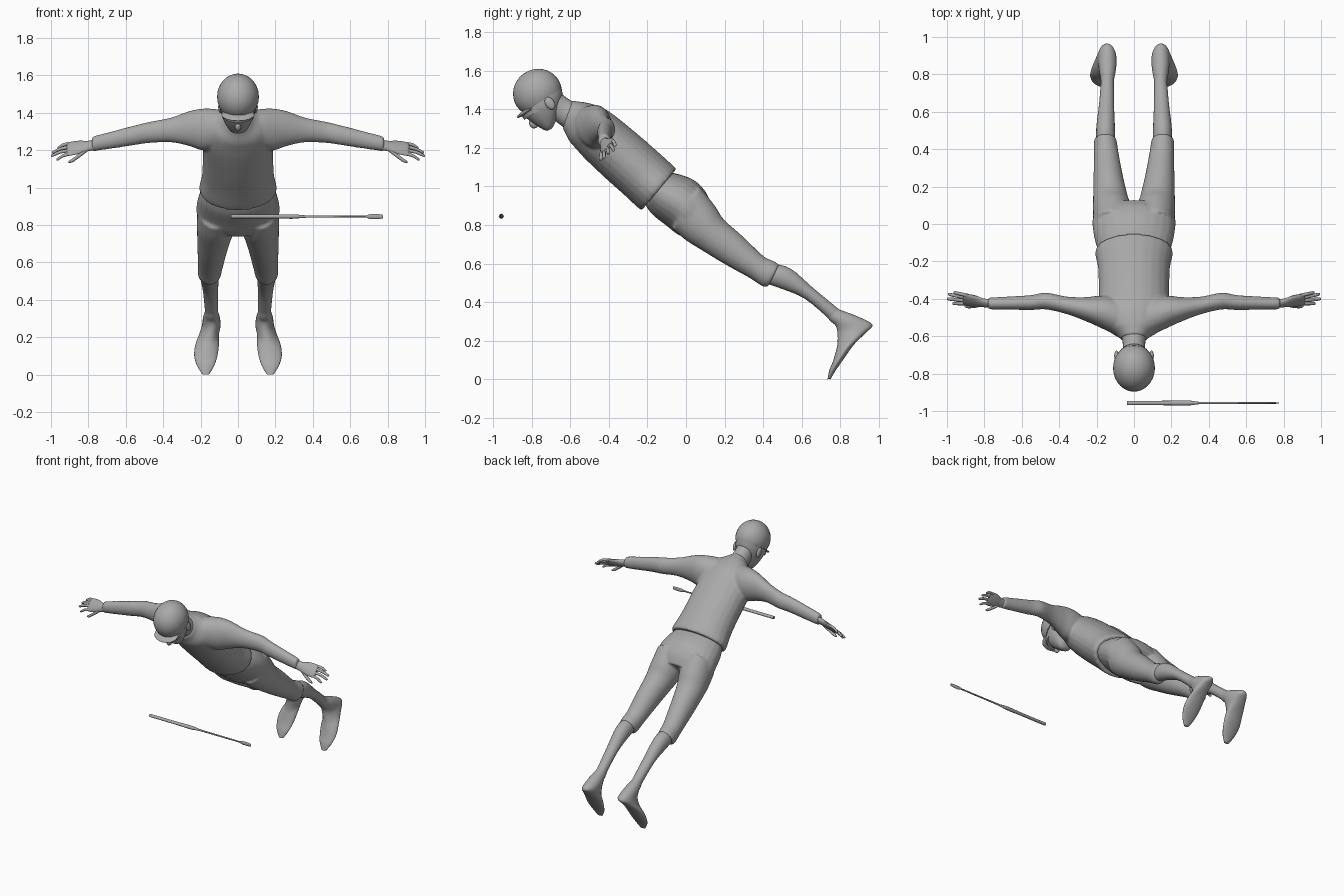
import bpy, bmesh, math
from mathutils import Vector, Matrix

grey = bpy.data.materials.new("plain_grey")
grey.diffuse_color = (0.4, 0.4, 0.4, 1)
TILT = Matrix.Rotation(math.radians(33.7), 4, 'X')   # head lean


def finish(name, bm, remesh=0, smooth=0):
    """Turn a bmesh into a smooth-shaded object, optionally fusing its volumes."""
    bmesh.ops.recalc_face_normals(bm, faces=bm.faces)
    me = bpy.data.meshes.new(name)
    bm.to_mesh(me)
    bm.free()
    me.materials.append(grey)
    me.shade_smooth()
    me.set_sharp_from_angle(angle=math.radians(50))
    ob = bpy.data.objects.new(name, me)
    bpy.context.collection.objects.link(ob)
    if remesh:
        r = ob.modifiers.new("fuse", 'REMESH')
        r.mode, r.voxel_size, r.use_smooth_shade = 'VOXEL', remesh, True
        s = ob.modifiers.new("soften", 'SMOOTH')
        s.factor, s.iterations = 0.5, smooth
    return ob


def loft(bm, rings, side=1, n=24, steps=4):
    """Closed tube through rings of (centre, axis, axis), smoothly interpolated."""
    rings = [tuple(Vector(v) for v in r) for r in rings]
    path = []
    for i in range(len(rings) - 1):
        a, b = rings[i], rings[i + 1]
        p, q = rings[max(i - 1, 0)], rings[min(i + 2, len(rings) - 1)]
        for k in range(steps):
            t = k / steps
            path.append([0.5 * (2 * b0 + (c0 - a0) * t + (2 * a0 - 5 * b0 + 4 * c0 - d0) * t * t
                                + (3 * b0 - a0 - 3 * c0 + d0) * t ** 3)
                         for a0, b0, c0, d0 in zip(p, a, b, q)])
    path.append(rings[-1])
    loops = []
    for c, u, v in path:
        loop = []
        for j in range(n):
            w = 2 * math.pi * j / n
            p = c + u * math.cos(w) + v * math.sin(w)
            loop.append(bm.verts.new((p.x * side, p.y, p.z)))
        loops.append(loop)
    for l0, l1 in zip(loops, loops[1:]):
        for j in range(n):
            bm.faces.new((l0[j], l0[(j + 1) % n], l1[(j + 1) % n], l1[j]))
    bm.faces.new(loops[0])
    bm.faces.new(loops[-1])


def body(*secs):
    """Sections given as back y,z / front y,z / centre x / half width."""
    return [((x, (by + fy) / 2, (bz + fz) / 2), (0, (by - fy) / 2, (bz - fz) / 2), (w, 0, 0))
            for by, bz, fy, fz, x, w in secs]


def limb(*secs):
    """Sections across x: x, y, z, half depth, half height."""
    return [((x, y, z), (0, a, 0), (0, 0, b)) for x, y, z, a, b in secs]


def ball(bm, centre, size, rot=TILT, seg=32):
    m = Matrix.Translation(centre) @ rot @ Matrix.Diagonal((*size, 1))
    bmesh.ops.create_uvsphere(bm, u_segments=seg, v_segments=seg // 2, radius=1, matrix=m)


def finger(bm, pts, r, side):
    loft(bm, limb(*[(*p, r * k, r * k) for p, k in zip(pts, (1, 1, 0.9, 0.4))]), side, 10, 3)


# Shirt: torso fused with both sleeves
bm = bmesh.new()
loft(bm, body((-.59, 1.445, -.64, 1.30, 0, .07), (-.56, 1.44, -.625, 1.275, 0, .09),
              (-.52, 1.435, -.605, 1.235, 0, .14), (-.45, 1.415, -.575, 1.20, 0, .175),
              (-.38, 1.375, -.52, 1.14, 0, .188), (-.25, 1.27, -.415, 1.04, 0, .188),
              (-.13, 1.165, -.325, .96, 0, .193), (-.075, 1.115, -.255, .895, 0, .207),
              (-.05, 1.09, -.23, .875, 0, .205)))
sleeve = limb((.04, -.51, 1.33, .08, .08), (.12, -.485, 1.315, .095, .105),
              (.19, -.467, 1.31, .083, .112), (.26, -.455, 1.315, .064, .094),
              (.36, -.435, 1.308, .047, .066), (.47, -.412, 1.295, .045, .057),
              (.55, -.42, 1.28, .04, .053), (.68, -.423, 1.253, .035, .046),
              (.782, -.425, 1.232, .032, .04))
for s in (1, -1):
    loft(bm, sleeve, s)
finish("shirt", bm, 0.009, 6)

# Breeches: hips fused with both thighs
bm = bmesh.new()
loft(bm, body((-.09, 1.075, -.21, .90, 0, .185), (-.02, 1.058, -.17, .85, 0, .207),
              (.045, 1.03, -.10, .795, 0, .22), (.10, .975, -.05, .755, 0, .222),
              (.13, .91, -.01, .735, 0, .20)))
thigh = body((.07, 1.0, -.07, .78, .115, .10), (.15, .90, 0, .72, .116, .105),
             (.195, .83, .08, .67, .125, .094), (.29, .745, .20, .597, .137, .08),
             (.40, .64, .33, .525, .147, .067), (.45, .615, .395, .482, .152, .063),
             (.485, .595, .425, .48, .153, .06))
for s in (1, -1):
    loft(bm, thigh, s)
finish("breeches", bm, 0.009, 5)

# Lower legs running into the shoes
shin = body((.44, .60, .40, .50, .152, .048), (.54, .575, .48, .475, .152, .05),
            (.665, .468, .615, .418, .147, .04), (.79, .365, .745, .31, .142, .034))
shoe = body((.76, .385, .72, .335, .142, .03), (.80, .36, .75, .30, .142, .036),
            (.88, .33, .775, .278, .142, .045), (.965, .285, .785, .24, .143, .05),
            (.93, .24, .785, .185, .155, .053), (.87, .18, .775, .14, .165, .063),
            (.82, .11, .76, .09, .172, .062), (.775, .045, .742, .045, .173, .045),
            (.75, .003, .733, .0, .172, .018))
for s, label in ((1, "left"), (-1, "right")):
    bm = bmesh.new()
    loft(bm, shin, s)
    finish(label + "_shin", bm)
    bm = bmesh.new()
    loft(bm, shoe, s)
    finish(label + "_shoe", bm)

# Hands: tilted palm, four fingers and a thumb
palm = [((.76, -.425, 1.23), (0, .015, .026), (0, .018, -.01)),
        ((.80, -.422, 1.222), (0, .017, .026), (0, .016, -.01)),
        ((.85, -.412, 1.215), (0, .028, .034), (0, .013, -.01)),
        ((.90, -.405, 1.207), (0, .03, .036), (0, .01, -.008)),
        ((.915, -.403, 1.204), (0, .024, .03), (0, .006, -.005))]
tips = [(.965, -.366, 1.212), (.995, -.375, 1.187), (1.0, -.40, 1.17), (.97, -.425, 1.15)]
for s, label in ((1, "left"), (-1, "right")):
    bm = bmesh.new()
    loft(bm, palm, s, 16)
    for i, tip in enumerate(tips):
        root = Vector((.885, -.383 - .014 * i, 1.236 - .018 * i))
        tip = Vector(tip)
        mid = root.lerp(tip, .55) + Vector((0, 0, .007))
        finger(bm, (root, mid, root.lerp(tip, .9), tip), .0095, s)
    finger(bm, [(.81, -.428, 1.20), (.85, -.436, 1.17), (.885, -.44, 1.145), (.905, -.44, 1.137)],
           .012, s)
    finish(label + "_hand", bm)

# Neck and head
bm = bmesh.new()
loft(bm, body((-.66, 1.495, -.71, 1.37, 0, .06), (-.62, 1.46, -.66, 1.325, 0, .06),
              (-.57, 1.43, -.61, 1.29, 0, .07)))
finish("neck", bm)
bm = bmesh.new()
loft(bm, body((-.65, 1.53, -.85, 1.41, 0, .098), (-.64, 1.48, -.835, 1.365, 0, .096),
              (-.645, 1.43, -.81, 1.34, 0, .086), (-.66, 1.375, -.775, 1.315, 0, .068),
              (-.68, 1.325, -.735, 1.292, 0, .045), (-.695, 1.30, -.718, 1.288, 0, .022)))
finish("head", bm)
bm = bmesh.new()
ball(bm, (0, -.79, 1.325), (.016, .022, .026), seg=16)
finish("nose", bm)
bm = bmesh.new()
for s in (1, -1):
    ball(bm, (s * .094, -.705, 1.43), (.012, .024, .036), seg=16)
finish("ears", bm)

# Goggles wrapped across the face
bm = bmesh.new()
loft(bm, body((-.70, 1.462, -.85, 1.365, 0, .09), (-.69, 1.44, -.838, 1.345, 0, .088)))
finish("goggles", bm)

# Cap: dome sliced along the rim, plus a short peak
bm = bmesh.new()
ball(bm, (0, -.77, 1.485), (.112, .128, .122))
cut = bmesh.ops.bisect_plane(bm, geom=bm.verts[:] + bm.edges[:] + bm.faces[:],
                             plane_co=(0, -.64, 1.515), plane_no=(0, .555, -.832), clear_outer=True)
bmesh.ops.contextual_create(bm, geom=[e for e in cut["geom_cut"] if isinstance(e, bmesh.types.BMEdge)])
finish("cap", bm)
bm = bmesh.new()
ball(bm, (0, -.825, 1.39), (.088, .06, .012))
finish("cap_peak", bm)

# Riding whip: thick grip, thin shaft, flat end flap
bm = bmesh.new()
loft(bm, limb((-.038, -.957, .845, .012, .010), (.15, -.957, .845, .012, .010),
              (.29, -.957, .845, .013, .012), (.34, -.957, .845, .007, .008),
              (.40, -.957, .845, .006, .006), (.69, -.957, .845, .005, .005)), n=12)
finish("whip_shaft", bm)
bm = bmesh.new()
loft(bm, limb((.685, -.957, .845, .005, .005), (.71, -.957, .845, .006, .013),
              (.76, -.957, .845, .004, .012), (.775, -.957, .845, .002, .009)), n=12)
finish("whip_flap", bm)
